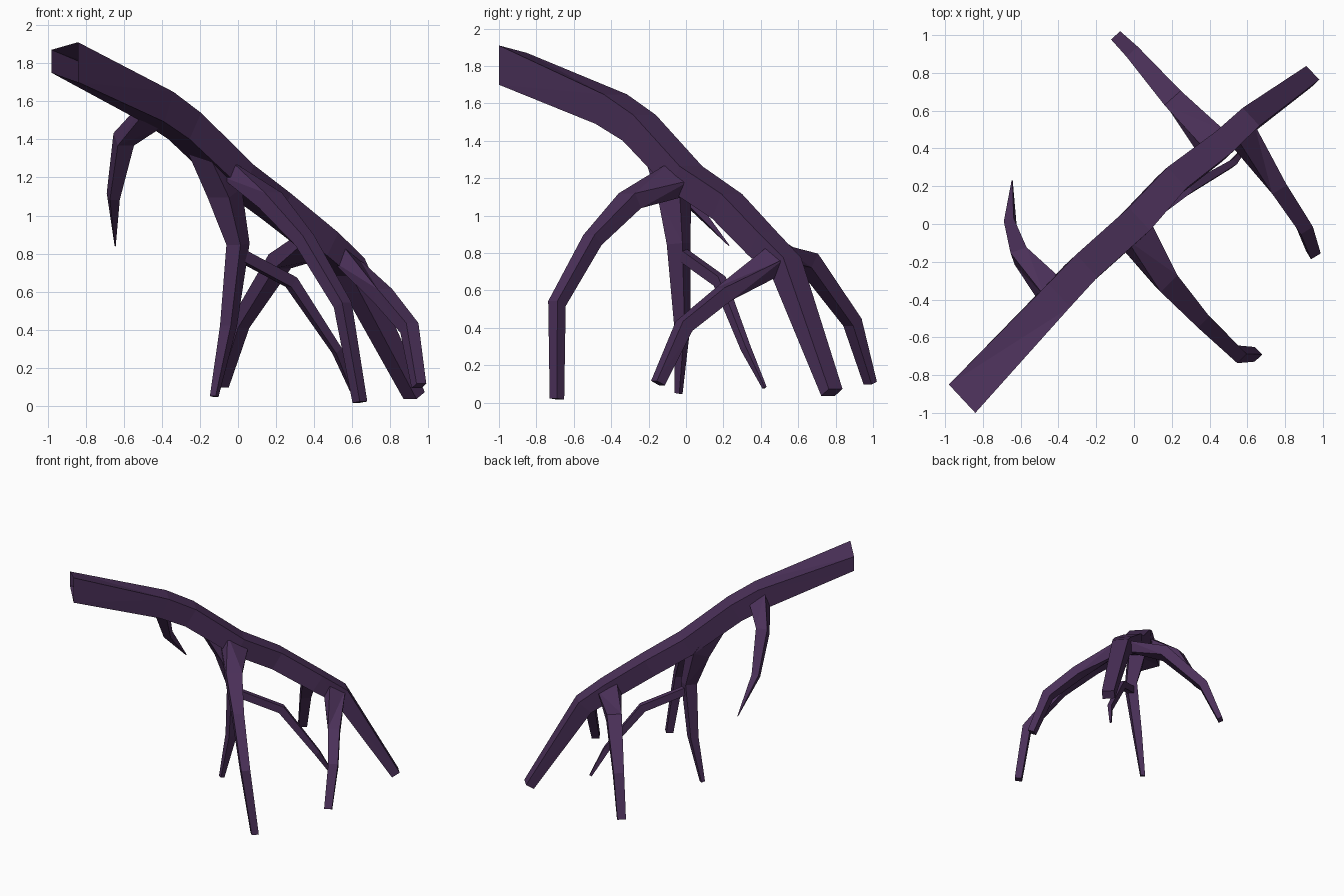
import bpy, bmesh
from mathutils import Vector

if "Cube" in bpy.data.objects:
    bpy.data.objects.remove(bpy.data.objects["Cube"])

mat = bpy.data.materials.new("dark_purple_bark")
mat.diffuse_color = (0.07, 0.03, 0.1, 1)
mat.use_nodes = True
mat.node_tree.nodes["Principled BSDF"].inputs["Base Color"].default_value = mat.diffuse_color
UP = Vector((0, 0, 1))
TRUNK_AXIS = Vector((0.66, 0.6, -0.55)).normalized()


def limb(name, points, start=None, tilt=False):
    """Four-sided tapering limb; points are (x, y, z, width, height)."""
    pts = [Vector(p[:3]) for p in points]
    plan = pts[-1] - pts[0]
    plan.z = 0
    flat_side = plan.normalized().cross(UP)
    bm = bmesh.new()
    rings = []
    for i, p in enumerate(pts):
        ins = (pts[i] - pts[i - 1]).normalized() if i else None
        out = (pts[i + 1] - pts[i]).normalized() if i < len(pts) - 1 else None
        tan = ((ins or out) + (out or ins)).normalized()
        mitre = 1 / max(0.6, tan.dot(ins or out))
        side = flat_side
        if tilt and i == 0:
            side = TRUNK_AXIS if TRUNK_AXIS.dot(side) > 0 else -TRUNK_AXIS
        up = side.cross(tan).normalized() * mitre
        w, h = points[i][3] / 2, points[i][4] / 2
        corners = [p + side * w * a + up * h * b
                   for a, b in ((-1, -1), (1, -1), (1, 1), (-1, 1))]
        if start and i == 0:
            corners = start
        rings.append([bm.verts.new(c) for c in corners])
    for r, s in zip(rings, rings[1:]):
        for k in range(4):
            j = (k + 1) % 4
            bm.faces.new((r[k], r[j], s[j], s[k]))
    bm.faces.new(rings[0])
    bm.faces.new(rings[-1])
    bmesh.ops.recalc_face_normals(bm, faces=bm.faces[:])
    bmesh.ops.triangulate(bm, faces=bm.faces[:])
    me = bpy.data.meshes.new(name)
    bm.to_mesh(me)
    bm.free()
    me.materials.append(mat)
    ob = bpy.data.objects.new(name, me)
    bpy.context.collection.objects.link(ob)
    return ob


# Main bough, from the thick broken end down to its foot
broken_end = [(-0.98, -0.85, 1.75), (-0.84, -1.0, 1.70),
              (-0.84, -1.0, 1.91), (-0.98, -0.85, 1.87)]
bough = limb("main_bough", [
    (-0.91, -0.925, 1.81, 0.2, 0.17), (-0.42, -0.40, 1.57, 0.17, 0.17),
    (-0.28, -0.25, 1.47, 0.165, 0.16), (0.0, 0.0, 1.20, 0.165, 0.15),
    (0.2, 0.22, 1.05, 0.15, 0.15), (0.45, 0.41, 0.85, 0.14, 0.145),
    (0.585, 0.535, 0.73, 0.13, 0.13), (0.925, 0.78, 0.055, 0.1, 0.07)],
    start=broken_end)

# Side limbs
limbs = [
    limb("front_limb", [
        (-0.01, -0.03, 1.20, 0.19, 0.10), (0.17, -0.30, 1.08, 0.125, 0.09),
        (0.35, -0.50, 0.87, 0.085, 0.075), (0.55, -0.69, 0.53, 0.07, 0.065),
        (0.64, -0.69, 0.02, 0.055, 0.055)], tilt=True),
    limb("right_limb", [
        (0.56, 0.49, 0.77, 0.14, 0.10), (0.76, 0.20, 0.58, 0.09, 0.08),
        (0.90, -0.01, 0.41, 0.075, 0.075), (0.95, -0.15, 0.105, 0.06, 0.055)], tilt=True),
    limb("back_limb", [
        (0.42, 0.42, 0.86, 0.17, 0.09), (0.22, 0.65, 0.76, 0.115, 0.085),
        (0.01, 0.89, 0.43, 0.08, 0.07), (-0.085, 0.985, 0.105, 0.065, 0.04)], tilt=True),
    limb("middle_leg", [
        (-0.20, -0.17, 1.38, 0.12, 0.10), (-0.07, -0.06, 1.12, 0.13, 0.14),
        (0.0, -0.04, 0.85, 0.085, 0.095), (-0.05, -0.02, 0.42, 0.065, 0.065),
        (-0.125, -0.04, 0.05, 0.035, 0.03)]),
    limb("middle_twig", [
        (0.0, -0.03, 0.80, 0.05, 0.06), (0.28, 0.18, 0.65, 0.05, 0.06),
        (0.52, 0.32, 0.29, 0.035, 0.045), (0.6, 0.42, 0.08, 0.015, 0.02)]),
    limb("hooked_twig", [
        (-0.43, -0.37, 1.55, 0.15, 0.10), (-0.60, -0.17, 1.40, 0.09, 0.09),
        (-0.655, 0.0, 1.10, 0.055, 0.06), (-0.645, 0.23, 0.84, 0.005, 0.005)], tilt=True),
]

# Fuse the limbs into the bough
bpy.context.view_layer.objects.active = bough
for ob in limbs:
    mod = bough.modifiers.new("fuse", 'BOOLEAN')
    mod.operation = 'UNION'
    mod.solver = 'EXACT'
    mod.object = ob
    bpy.ops.object.modifier_apply(modifier=mod.name)
    bpy.data.objects.remove(ob)

# Open the hollow broken end
bm = bmesh.new()
bm.from_mesh(bough.data)
ends = [Vector(c) for c in broken_end]
caps = [f for f in bm.faces
        if all(min((v.co - e).length for e in ends) < 0.001 for v in f.verts)]
bmesh.ops.delete(bm, geom=caps, context='FACES')
bm.to_mesh(bough.data)
bm.free()
bough.name = "branch"
